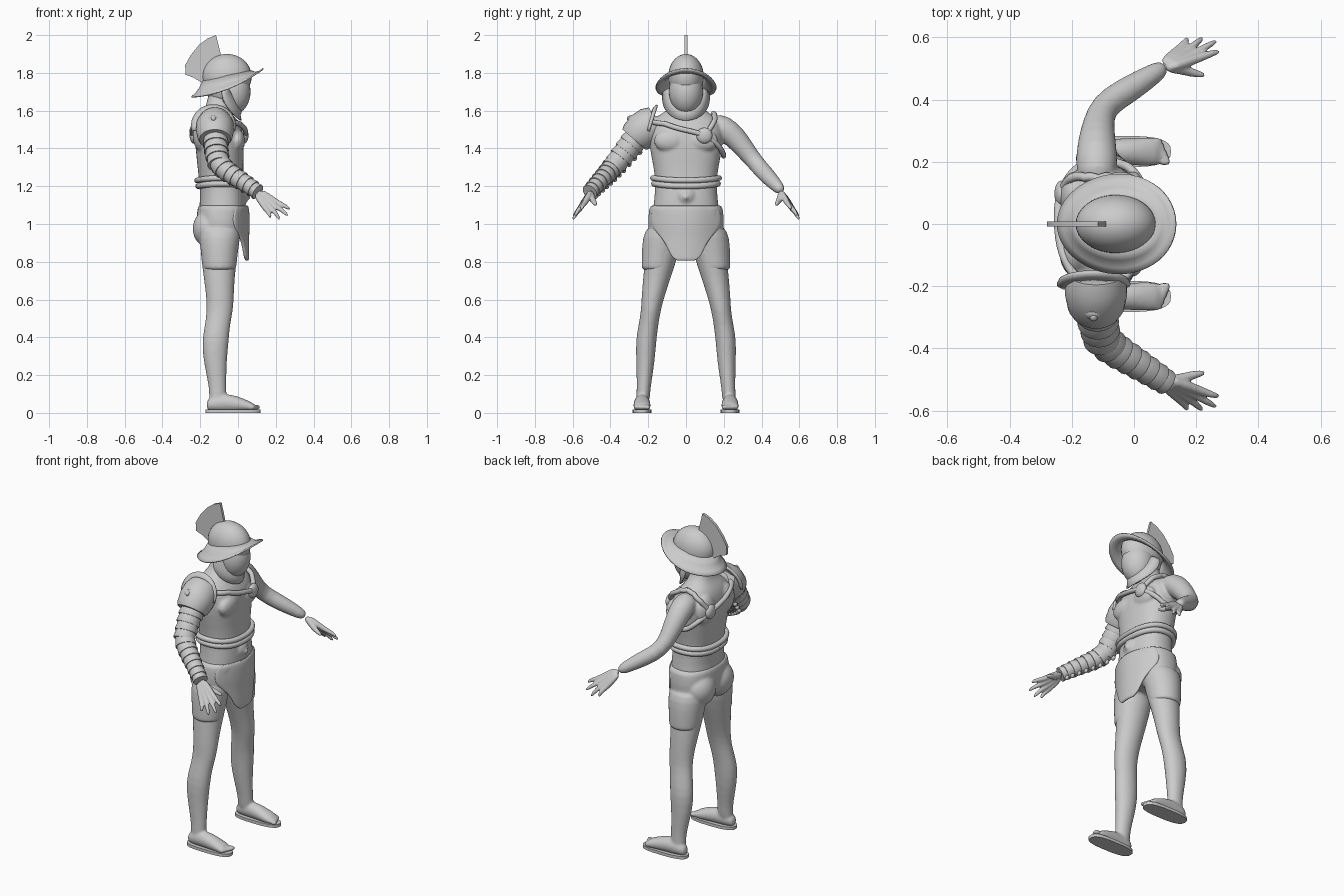
import bpy, bmesh, math
from math import sin, cos, pi, radians
from mathutils import Vector as V, Matrix

if "Cube" in bpy.data.objects:
    bpy.data.objects.remove(bpy.data.objects["Cube"])


def finish(name, bm, sub=0, voxel=0, thick=0, smooth=0, sharp=40):
    bmesh.ops.recalc_face_normals(bm, faces=bm.faces)
    me = bpy.data.meshes.new(name)
    bm.to_mesh(me)
    bm.free()
    ob = bpy.data.objects.new(name, me)
    bpy.context.collection.objects.link(ob)
    me.shade_smooth()
    me.set_sharp_from_angle(angle=radians(sharp))
    if thick:
        m = ob.modifiers.new("thick", 'SOLIDIFY')
        m.thickness, m.offset = thick, 0
    if sub:
        m = ob.modifiers.new("sub", 'SUBSURF')
        m.levels = m.render_levels = sub
    if voxel:
        m = ob.modifiers.new("merge", 'REMESH')
        m.mode, m.voxel_size, m.use_smooth_shade = 'VOXEL', voxel, True
    if smooth:
        m = ob.modifiers.new("soften", 'SMOOTH')
        m.factor, m.iterations = 0.5, smooth
    return ob


def skin(bm, rings, closed=True, caps=True):
    rows = [[bm.verts.new(p) for p in r] for r in rings]
    n = len(rows[0])
    for a, b in zip(rows, rows[1:]):
        for i in range(n if closed else n - 1):
            j = (i + 1) % n
            bm.faces.new((a[i], a[j], b[j], b[i]))
    if caps and closed:
        bm.faces.new(rows[0])
        bm.faces.new(rows[-1])


def oval(c, u, v, a, b, n=20, e=2.0):
    f = lambda t: math.copysign(abs(t) ** (2 / e), t)
    return [V(c) + V(u) * a * f(cos(2 * pi * i / n)) + V(v) * b * f(sin(2 * pi * i / n)) for i in range(n)]


def tube(bm, pts, radii, n=16):
    pts = [V(p) for p in pts]
    rings = []
    for i, p in enumerate(pts):
        t = (pts[min(i + 1, len(pts) - 1)] - pts[max(i - 1, 0)]).normalized()
        u = t.cross(V((0.02, 0.01, 1)) if abs(t.z) < .95 else V((1, 0, 0))).normalized()
        r = radii[i] if isinstance(radii, (list, tuple)) else radii
        rings.append(oval(p, u, t.cross(u), r, r, n))
    skin(bm, rings)


def ball(bm, c, r):
    m = Matrix.Translation(c) @ Matrix.Diagonal((*r, 1))
    bmesh.ops.create_uvsphere(bm, u_segments=32, v_segments=20, radius=1, matrix=m)


X, Y, Z = (1, 0, 0), (0, 1, 0), (0, 0, 1)

# Torso profile: z, back x, front x, half width
TORSO = [(.95, -.21, .03, .18), (1.05, -.21, .042, .18), (1.13, -.2, .042, .168), (1.22, -.205, .03, .162),
         (1.3, -.215, .028, .172), (1.4, -.225, .032, .193), (1.48, -.232, .03, .2), (1.54, -.222, .008, .185),
         (1.58, -.2, -.03, .14), (1.61, -.175, -.045, .085), (1.66, -.16, -.04, .062), (1.74, -.15, -.03, .06)]


def on_torso(deg, z, off):
    for a, b in zip(TORSO, TORSO[1:]):
        if a[0] <= z <= b[0]:
            k = (z - a[0]) / (b[0] - a[0])
            bk, fr, w = [a[i] + (b[i] - a[i]) * k for i in (1, 2, 3)]
    f = lambda t: math.copysign(abs(t) ** (2 / 2.3), t)
    t = radians(deg)
    return V(((bk + fr) / 2 + ((fr - bk) / 2 + off) * f(cos(t)), (w + off) * f(sin(t)), z))


# Body: torso, arms, legs and feet merged
ARM = [(-.12, .12, 1.53), (-.12, .2, 1.512), (-.12, .26, 1.46), (-.115, .32, 1.385),
       (-.1, .38, 1.31), (-.03, .425, 1.26), (.04, .468, 1.215), (.105, .51, 1.17)]
LEG = [(.04, -.11, .23, .045, .036), (.1, -.106, .226, .046, .036), (.16, -.11, .222, .048, .039),
       (.28, -.122, .214, .063, .05), (.38, -.12, .212, .072, .055), (.46, -.11, .2, .067, .053),
       (.54, -.095, .186, .07, .052), (.62, -.095, .174, .074, .062), (.72, -.1, .153, .083, .074),
       (.85, -.1, .125, .1, .09), (.98, -.1, .1, .11, .09)]
FOOT = [(-.168, .04, .022, .025), (-.14, .048, .036, .04), (-.07, .055, .041, .05), (0, .047, .045, .042),
        (.055, .036, .048, .028), (.09, .03, .045, .019)]
bm = bmesh.new()
skin(bm, [oval(((b + f) / 2, 0, z), X, Y, (f - b) / 2, w, 28, 2.3) for z, b, f, w in TORSO])
ball(bm, (.025, 0, 1.15), (.03, .05, .05))
ball(bm, (.054, 0, 1.14), (.012, .014, .014))
for s in (1, -1):
    tube(bm, [(x, y * s, z) for x, y, z in ARM], [.06, .07, .063, .053, .046, .046, .038, .028])
    skin(bm, [oval((x, y * s, z), X, Y, a, b) for z, x, y, a, b in LEG])
    skin(bm, [oval((x, .233 * s, z), Y, Z, a, b) for x, z, a, b in FOOT])
    ball(bm, (-.002, .085 * s, 1.44), (.04, .085, .06))
    ball(bm, (-.19, .09 * s, 1.47), (.05, .08, .09))
    for i in range(5):
        ball(bm, (.098 - .007 * i, (.2 + .0175 * i) * s, .03), (.022, .012 - .0008 * i, .014))
finish("body", bm, sub=1, voxel=.008, smooth=4)

# Soles
for s in (1, -1):
    bm = bmesh.new()
    skin(bm, [oval((-.027, .233 * s, z), X, Y, .146, .05, 32, 2.8) for z in (0, .018)])
    finish("sole", bm)

# Hands: thumb and four fingers fanned from the wrist
for s in (1, -1):
    bm = bmesh.new()
    k0, k1 = V((.212, .535, 1.108)), V((.152, .566, 1.072))
    wrist = V((.1, .507, 1.173))
    tips = [(.277, .555, 1.075), (.268, .59, 1.04), (.222, .6, 1.02), (.172, .597, 1.03)]
    fingers = []
    for i, t in enumerate(tips):
        k = k0.lerp(k1, i / 3)
        fingers.append(([wrist + (k - (k0 + k1) / 2) * .4, k, k.lerp(V(t), .5) + V((.004, .004, .006)), V(t)],
                        [.019, .0155, .0115, .008]))
    fingers.append(([wrist, (.15, .5, 1.135), (.19, .485, 1.115), (.232, .477, 1.1)], [.02, .019, .014, .009]))
    for pts, r in fingers:
        tube(bm, [(p[0], p[1] * s, p[2]) for p in pts], r, 12)
    finish("hand", bm, sub=1, voxel=.005, smooth=3)

# Shorts with full seat
bm = bmesh.new()
skin(bm, [oval(((b + f) / 2, 0, z), X, Y, (f - b) / 2, w, 28, 2.4) for z, b, f, w in
          [(.9, -.2, .01, .17), (.95, -.215, .035, .198), (1.02, -.222, .046, .203), (1.09, -.214, .048, .195),
           (1.105, -.21, .046, .188)]])
for s in (1, -1):
    skin(bm, [oval((-.098, y * s, z), X, Y, a, b, 24) for z, y, a, b in
              [(.755, .15, .087, .085), (.765, .15, .089, .086), (.85, .139, .098, .096),
               (.93, .122, .11, .108), (1.0, .1, .115, .105)]])
    ball(bm, (-.155, .085 * s, .975), (.085, .1, .1))
finish("shorts", bm, sub=1, voxel=.008, smooth=3)

# Loincloth flap
bm = bmesh.new()
skin(bm, [[V((x - (.075 * (w / .18) ** 2) * t * t, w * t, z)) for t in [i / 6 - 1 for i in range(13)]]
          for z, x, w in [(1.1, .05, .17), (1.03, .053, .19), (.98, .053, .18), (.93, .05, .13), (.88, .05, .1),
                          (.83, .05, .08), (.805, .05, .045)]], closed=False)
finish("front_flap", bm, sub=2, thick=.018)

# Rolled waist belt
for z, r, off in ((1.237, .015, .01), (1.207, .016, .006)):
    bm = bmesh.new()
    tube(bm, [on_torso(180 + i * 7.5, z - .006 * cos(radians(i * 15)), off) for i in range(49)], r, 12)
    finish("belt_roll", bm)

# Harness straps: front set and matching back set
STRAPS = [[(-62, 1.54), (-30, 1.53), (24, 1.47)],
          [(24, 1.47), (45, 1.54), (68, 1.575), (90, 1.585)],
          [(24, 1.47), (50, 1.42), (70, 1.38), (90, 1.36)]]
for back in (0, 1):
    for path in STRAPS:
        pts = []
        for (a, z0), (b, z1) in zip(path, path[1:]):
            for i in range(8):
                d = a + (b - a) * i / 8
                pts.append(on_torso(180 - d if back else d, z0 + (z1 - z0) * i / 8, .014))
        d = path[-1][0]
        pts.append(on_torso(180 - d if back else d, path[-1][1], .014))
        bm = bmesh.new()
        tube(bm, pts, .014, 10)
        finish("strap", bm)
    bm = bmesh.new()
    ball(bm, on_torso(156 if back else 24, 1.468, .014), (.022, .042, .042))
    finish("strap_disc", bm)

# Segmented arm guard
def along(t):
    pts = [V((x, -y, z)) for x, y, z in ARM[2:]]
    t = min(max(t, 0), .9999) * (len(pts) - 1)
    i = int(t)
    return pts[i].lerp(pts[i + 1], t - i)


N = 11
for i in range(N):
    a, b = along(i / N - .01), along((i + 1.25) / N)
    r = .062 - .024 * (i / (N - 1))
    bm = bmesh.new()
    tube(bm, [a, a.lerp(b, .15), a.lerp(b, .9), b], [r * .97, r, r * 1.12, r * 1.08], 24)
    ball(bm, a.lerp(b, .8) + V((-.4, .62, -.68)) * r * 1.1, (.012, .014, .014))
    finish("arm_guard_band", bm)

# Shoulder guard with upright rim and boss
bm = bmesh.new()
tube(bm, [(-.122, -.16, 1.535), (-.122, -.19, 1.522), (-.122, -.225, 1.497), (-.122, -.262, 1.462),
          (-.122, -.275, 1.447)], [.09, .099, .1, .092, .082], 32)
ball(bm, (-.13, -.283, 1.545), (.034, .026, .032))
ball(bm, (-.13, -.297, 1.558), (.014, .016, .016))
finish("shoulder_guard", bm)
bm = bmesh.new()
up = V((0, .3, .95))
skin(bm, [[V((-.13, -.192 + dy, 1.52)) + V(X) * r * cos(t) + up * r * sin(t)
           for t in [radians(-15 + 10 * i) for i in range(22)]] for r, dy in ((.075, -.01), (.1, -.005), (.116, .004))],
     closed=False)
finish("shoulder_rim", bm, thick=.012)

# Helmet: dome, back of head, smooth face mask
bm = bmesh.new()
ball(bm, (-.058, 0, 1.78), (.13, .094, .12))
finish("helmet_dome", bm)
bm = bmesh.new()
ball(bm, (-.085, 0, 1.725), (.085, .082, .1))
finish("helmet_back", bm)
bm = bmesh.new()
ball(bm, (-.028, 0, 1.7), (.094, .09, .122))
finish("face_mask", bm)

# Sweeping brim
bm = bmesh.new()
rings = []
for k in (0, .35, .7, 1):
    ring = []
    for i in range(48):
        t = 2 * pi * i / 48
        c, s = cos(t), sin(t)
        zi, zo = 1.785 + .025 * c, 1.747 + .075 * c - .032 * s * s
        ring.append(V((-.056 + (.125 + .065 * k) * c, (.09 + .07 * k) * s * (1 + .06 * c),
                       zi + (zo - zi) * k - .014 * sin(pi * k))))
    rings.append(ring)
skin(bm, rings, caps=False)
finish("helmet_brim", bm, thick=.008, sharp=60)

# Flared chin and neck guard
bm = bmesh.new()
rings = []
for k in (0, .5, 1):
    ring = []
    for i in range(25):
        t = pi * i / 24
        d = sin(t)
        inner = V((-.055 + .075 * d, .088 * cos(t), 1.72 - .115 * d))
        outer = V((-.085 + .1 * d * d, .12 * cos(t) * (1 + .25 * d), 1.7 - .152 * d))
        ring.append(inner.lerp(outer, k) - V((.008 * sin(pi * k) * d, 0, 0)))
    rings.append(ring)
skin(bm, rings, closed=False)
finish("chin_guard", bm, thick=.008)

# Crest plate
bm = bmesh.new()
outline = [(-.116, 2.0), (-.16, 1.983), (-.205, 1.95), (-.25, 1.895), (-.28, 1.84), (-.277, 1.79), (-.235, 1.775),
           (-.195, 1.75), (-.15, 1.78), (-.088, 1.885)]
skin(bm, [[V((x, y, z)) for x, z in outline] for y in (-.008, .008)])
finish("crest", bm)
